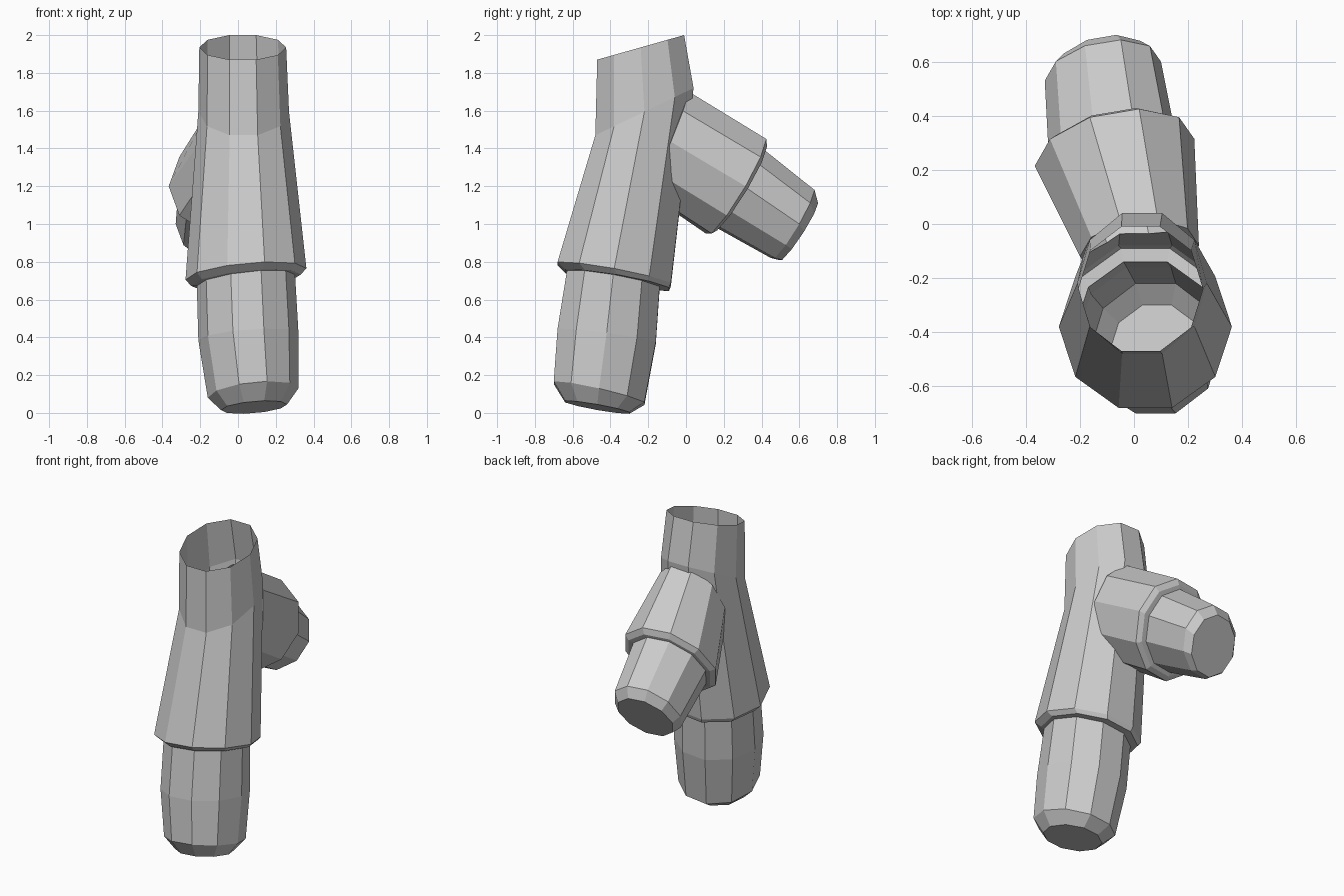
import bpy, bmesh, math
from mathutils import Vector

if "Cube" in bpy.data.objects:
    bpy.data.objects.remove(bpy.data.objects["Cube"])

SIDES = 10

grey = bpy.data.materials.new("plain grey")
grey.diffuse_color = (0.6, 0.6, 0.6, 1)
grey.use_nodes = True
grey.node_tree.nodes["Principled BSDF"].inputs["Base Color"].default_value = grey.diffuse_color


def tube(name, rings):
    """Closed faceted tube. Ring: (y,z) of one side, (y,z) of the other, centre x, half width, y and z skew."""
    bm = bmesh.new()
    loops = []
    for (y0, z0), (y1, z1), cx, hw, dy, dz in rings:
        centre = Vector((cx, (y0 + y1) / 2, (z0 + z1) / 2))
        u = Vector((hw, dy, dz))
        v = Vector((0, (y1 - y0) / 2, (z1 - z0) / 2)) / math.cos(math.pi / SIDES)
        loop = []
        for i in range(SIDES):
            a = math.tau * i / SIDES
            loop.append(bm.verts.new(centre + u * math.cos(a) + v * math.sin(a)))
        loops.append(loop)
    for a, b in zip(loops, loops[1:]):
        for i in range(SIDES):
            j = (i + 1) % SIDES
            bm.faces.new((a[i], a[j], b[j], b[i]))
    bm.faces.new(loops[0])
    bm.faces.new(loops[-1])
    bmesh.ops.recalc_face_normals(bm, faces=bm.faces)
    mesh = bpy.data.meshes.new(name)
    bm.to_mesh(mesh)
    bm.free()
    mesh.materials.append(grey)
    obj = bpy.data.objects.new(name, mesh)
    bpy.context.collection.objects.link(obj)
    return obj


# Waist, front sleeve, lip, front leg and rounded end
body = tube("forked_trousers", [
    ((-0.47, 1.87), (-0.01, 2.00), 0.025, 0.23, 0, 0),
    ((-0.48, 1.47), (0.04, 1.72), 0.03, 0.24, 0, 0),
    ((-0.68, 0.79), (-0.08, 0.68), 0.042, 0.32, 0, 0.03),
    ((-0.64, 0.75), (-0.09, 0.655), 0.042, 0.29, 0, 0.03),
    ((-0.63, 0.745), (-0.14, 0.66), 0.042, 0.26, 0, 0.03),
    ((-0.68, 0.44), (-0.16, 0.37), 0.055, 0.265, 0, 0.02),
    ((-0.70, 0.16), (-0.22, 0.05), 0.08, 0.24, 0, 0.025),
    ((-0.64, 0.06), (-0.30, 0.00), 0.085, 0.175, 0, 0.015),
])

# Rear sleeve, lip, rear leg and rounded end
branch = tube("rear_branch", [
    ((-0.21, 1.17), (0.01, 1.70), 0.02, 0.22, 0.02, 0),
    ((0.12, 0.95), (0.41, 1.45), -0.072, 0.295, 0.05, 0),
    ((0.15, 0.965), (0.415, 1.41), -0.075, 0.265, 0.045, 0),
    ((0.165, 0.985), (0.405, 1.39), -0.08, 0.235, 0.04, 0),
    ((0.46, 0.82), (0.67, 1.18), -0.115, 0.215, 0.035, 0),
    ((0.50, 0.81), (0.69, 1.11), -0.12, 0.175, 0.03, 0),
])

# Join both tubes into one skin
mod = body.modifiers.new("join", 'BOOLEAN')
mod.operation = 'UNION'
mod.solver = 'EXACT'
mod.object = branch
bpy.context.view_layer.objects.active = body
body.select_set(True)
bpy.ops.object.modifier_apply(modifier=mod.name)
bpy.data.objects.remove(branch, do_unlink=True)

# Open the waist
bm = bmesh.new()
bm.from_mesh(body.data)
lids = [f for f in bm.faces if all(v.co.z > 1.85 for v in f.verts) and f.normal.z > 0.8]
bmesh.ops.delete(bm, geom=lids, context='FACES')
bm.to_mesh(body.data)
bm.free()
